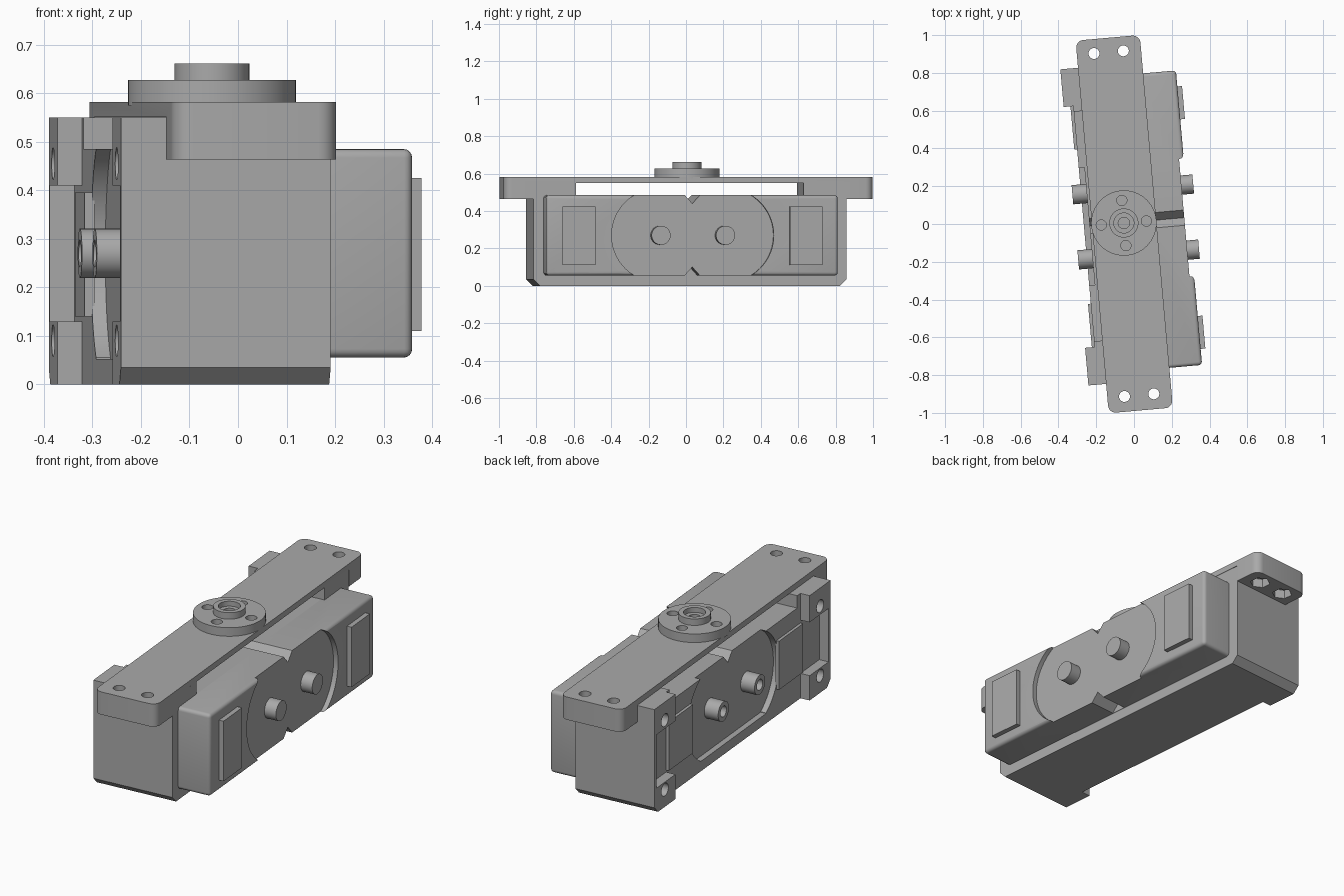
import bpy, bmesh, math
from mathutils import Matrix, Vector

if "Cube" in bpy.data.objects:
    bpy.data.objects.remove(bpy.data.objects["Cube"])

GREY = (0.40, 0.40, 0.40, 1)
mat = bpy.data.materials.new("machined grey")
mat.use_nodes = True
mat.diffuse_color = GREY
mat.node_tree.nodes["Principled BSDF"].inputs["Base Color"].default_value = GREY

parts = []
MID = 0.01      # lengthwise centre of the mechanism
AXIS_Z = 0.27   # height of the pin axes


def finish(name, bm):
    bmesh.ops.recalc_face_normals(bm, faces=bm.faces)
    me = bpy.data.meshes.new(name)
    bm.to_mesh(me)
    bm.free()
    me.materials.append(mat)
    ob = bpy.data.objects.new(name, me)
    bpy.context.collection.objects.link(ob)
    parts.append(ob)
    return ob


def box(name, x, y, z):
    bm = bmesh.new()
    bmesh.ops.create_cube(bm, size=1)
    for v in bm.verts:
        v.co = [a + (b - a) * (c + 0.5) for (a, b), c in zip((x, y, z), v.co)]
    return finish(name, bm)


def rod(name, start, end, r, n=32):
    a, b = Vector(start), Vector(end)
    bm = bmesh.new()
    turn = Vector((0, 0, 1)).rotation_difference(b - a).to_matrix().to_4x4()
    bmesh.ops.create_cone(bm, cap_ends=True, segments=n, radius1=r, radius2=r,
                          depth=(b - a).length,
                          matrix=Matrix.Translation((a + b) / 2) @ turn)
    return finish(name, bm)


def prism(name, outline, x0, x1):
    """Extrude a (y, z) outline across x."""
    bm = bmesh.new()
    face = bm.faces.new([bm.verts.new((x0, y, z)) for y, z in outline])
    new = bmesh.ops.extrude_face_region(bm, geom=[face])["geom"]
    bmesh.ops.translate(bm, vec=(x1 - x0, 0, 0),
                        verts=[g for g in new if isinstance(g, bmesh.types.BMVert)])
    return finish(name, bm)


def bevel(ob, width, test, segments=4):
    """Round the edges whose two ends satisfy the test."""
    bm = bmesh.new()
    bm.from_mesh(ob.data)
    edges = [e for e in bm.edges if test(*[v.co for v in e.verts])]
    bmesh.ops.bevel(bm, geom=edges, offset=width, segments=segments,
                    profile=0.5, affect='EDGES')
    bm.to_mesh(ob.data)
    bm.free()


def combine(ob, others, op='DIFFERENCE'):
    for other in others:
        mod = ob.modifiers.new("combine", 'BOOLEAN')
        mod.operation, mod.object, mod.solver = op, other, 'EXACT'
    dg = bpy.context.evaluated_depsgraph_get()
    me = bpy.data.meshes.new_from_object(ob.evaluated_get(dg))
    ob.modifiers.clear()
    ob.data = me
    for other in others:
        parts.remove(other)
        bpy.data.objects.remove(other)


def recess(x0, x1, bottom):
    """Cutter: round ended pocket, open at the top."""
    r, off, half = 0.25, 0.185, 0.215
    t = math.asin(half / r)
    arc = [(r * math.cos(a), r * math.sin(a))
           for a in [t * (i / 12 - 1) for i in range(25)]]
    right = [(MID + off + c, AXIS_Z + s) for c, s in arc]
    left = [(MID - off - c, AXIS_Z + s) for c, s in reversed(arc)]
    yr, yl = right[-1][0], left[0][0]
    outline = [(yr, bottom)] + right + [(yr, 0.6), (yl, 0.6)] + left + [(yl, bottom)]
    return prism("recess_cutter", outline, x0, x1)


def notch(z, tip, x0, x1):
    w = 0.045
    return prism("notch_cutter", [(MID - w, z), (MID + w, z), (MID, tip)], x0, x1)


# Housing: chamfered lower edges, raised ends carrying the top plate
B0, B1, C = -0.83, 0.85, 0.035
housing = prism("housing", [(B0 + C, 0), (B1 - C, 0), (B1, C), (B1, 0.55), (0.62, 0.55),
                            (0.62, 0.485), (-0.60, 0.485), (-0.60, 0.55), (B0, 0.55), (B0, C)],
                -0.265, 0.118)
combine(housing, [recess(-0.4, -0.235, 0.052), notch(0.49, 0.44, -0.4, 0.3)])

# Mounting ears, end walls and raised side panels on the open side
for end, inner, edge, label in ((B0, -0.63, 1, "front"), (B1, 0.65, -1, "back")):
    ys = sorted((end, inner))
    for z0, z1, level in ((0, 0.13, "lower"), (0.41, 0.55, "upper")):
        if z0 == 0:
            foot = [(end, C), (end + edge * C, 0), (inner, 0), (inner, z1), (end, z1)]
            ear = prism(f"{label}_{level}_ear", foot, -0.316, -0.26)
        else:
            ear = box(f"{label}_{level}_ear", (-0.316, -0.26), ys, (z0, z1))
        hy, hz = (end + inner) / 2, 0.09 if z0 == 0 else 0.455
        combine(ear, [rod("hole", (-0.4, hy, hz), (-0.27, hy, hz), 0.033, 24)])
    box(f"{label}_end_wall", (-0.316, -0.26), sorted((end, end + edge * 0.02)), (0.12, 0.42))
    py = sorted((inner, inner + edge * 0.23))
    box(f"{label}_inner_panel", (-0.28, -0.26), py, (0.14, 0.395))

# Cover on the closed side, with pocket and notches
cover = box("cover", (0.10, 0.293), (-0.775, 0.79), (0.055, 0.485))
bevel(cover, 0.018, lambda a, b: a.x > 0.2 and b.x > 0.2
      or abs(a.x - b.x) > 0.1)
combine(cover, [recess(0.268, 0.4, 0.0), notch(0.49, 0.44, 0, 0.4),
                notch(0.05, 0.10, 0.12, 0.4)])
for y0, y1, label in ((-0.69, -0.515, "front"), (0.53, 0.705, "back")):
    box(f"{label}_cover_panel", (0.28, 0.318), (y0, y1), (0.11, 0.425))

# Pins: solid on the cover side, hollow on the open side
for y, label in ((MID - 0.173, "front"), (MID + 0.173, "back")):
    rod(f"{label}_solid_pin", (0.25, y, AXIS_Z), (0.331, y, AXIS_Z), 0.051)
    pin = rod(f"{label}_hollow_pin", (-0.22, y, AXIS_Z), (-0.311, y, AXIS_Z), 0.051)
    combine(pin, [rod("bore", (-0.4, y, AXIS_Z), (-0.25, y, AXIS_Z), 0.028)])

# Top plate with thick end tabs, screw holes and hexagonal nut pockets
P0, P1 = -0.986, 0.994
plate = prism("top_plate", [(P0, 0.463), (B0, 0.463), (B0, 0.551), (B1, 0.551), (B1, 0.463),
                            (P1, 0.463), (P1, 0.582), (P0, 0.582)], -0.222, 0.119)
bevel(plate, 0.04, lambda a, b: abs(a.z - b.z) > 0.1 and abs(a.y) > 0.95 and abs(b.y) > 0.95, 6)
cutters = []
for y in (-0.905, 0.918):
    for x in (-0.131, 0.025):
        cutters.append(rod("hole", (x, y, 0.4), (x, y, 0.7), 0.029, 24))
        cutters.append(rod("nut_pocket", (x, y, 0.4), (x, y, 0.51), 0.05, 6))
combine(plate, cutters)

# Turntable disc and stepped hub
cx = -0.053
disc = rod("disc", (cx, MID, 0.575), (cx, MID, 0.627), 0.173, 64)
holes = [rod("hole", (cx + dx, MID + dy, 0.584), (cx + dx, MID + dy, 0.7), 0.027, 24)
         for dx, dy in ((0.12, 0), (-0.12, 0), (0, 0.12), (0, -0.12))]
combine(disc, holes + [rod("bore", (cx, MID, 0.584), (cx, MID, 0.7), 0.03)])
hub = rod("hub", (cx, MID, 0.62), (cx, MID, 0.661), 0.077, 48)
combine(hub, [rod("counterbore", (cx, MID, 0.635), (cx, MID, 0.7), 0.053),
              rod("bore", (cx, MID, 0.6), (cx, MID, 0.7), 0.03)])

# Turn the assembly slightly and shade it
turn = Matrix.Rotation(math.radians(5.08), 4, 'Z')
bpy.ops.object.select_all(action='DESELECT')
for ob in parts:
    ob.data.transform(turn)
    ob.select_set(True)
bpy.context.view_layer.objects.active = parts[0]
bpy.ops.object.shade_smooth_by_angle(angle=math.radians(30))
